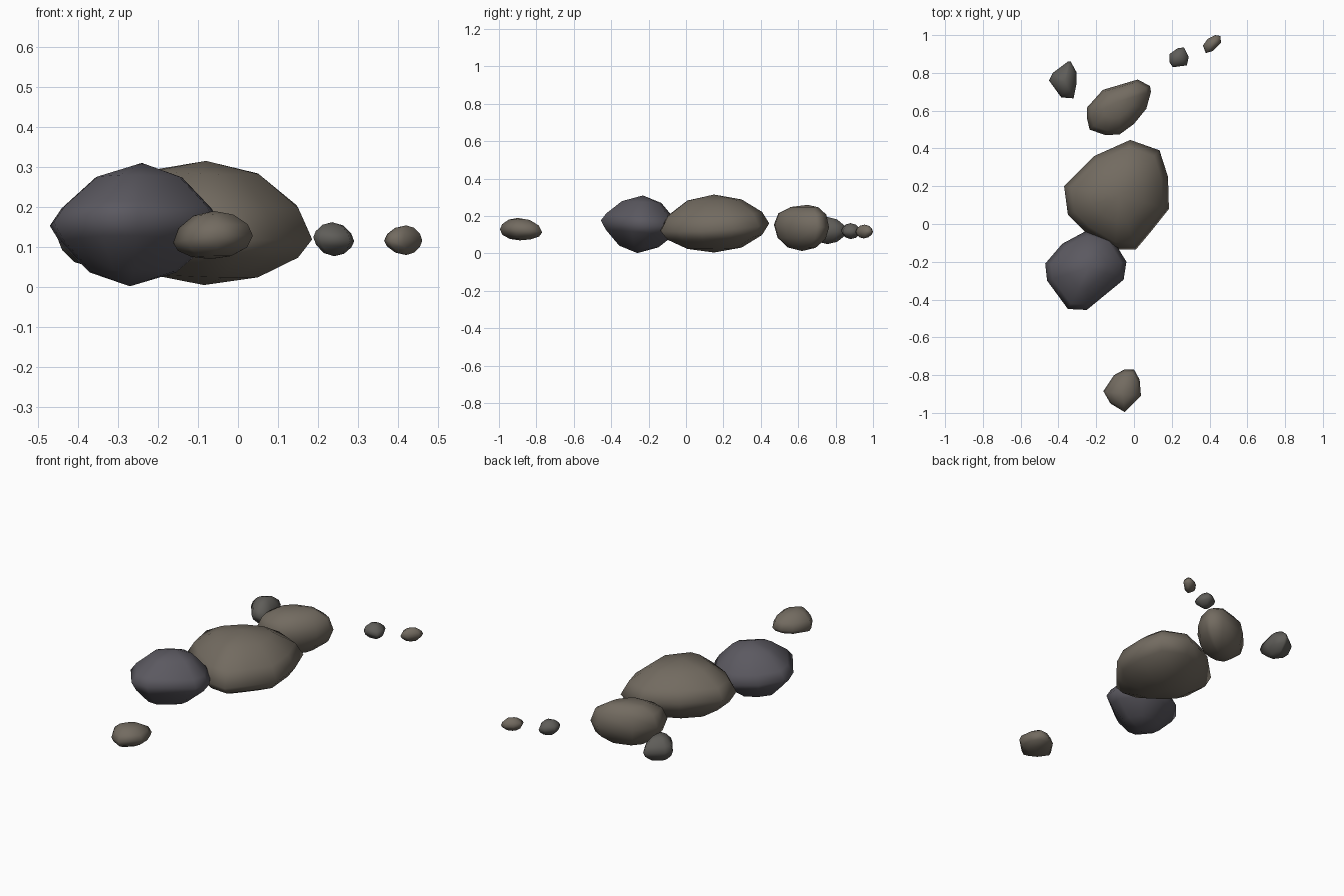
import bpy, bmesh

if "Cube" in bpy.data.objects:
    bpy.data.objects.remove(bpy.data.objects["Cube"])


def material(name, rgb):
    m = bpy.data.materials.new(name)
    m.diffuse_color = (*rgb, 1)
    m.use_nodes = True
    m.node_tree.nodes["Principled BSDF"].inputs["Base Color"].default_value = m.diffuse_color
    return m


BROWN = material("brown_stone", (0.17, 0.147, 0.118))
SLATE = material("slate_stone", (0.105, 0.1, 0.118))
GREY = material("grey_stone", (0.115, 0.11, 0.1))


def rock(name, mat, outline, top, bottom, rim_z, tilt=(0, 0), power=(0.65, 0.65)):
    """Boulder from a plan outline: rings shrink towards a top and a bottom apex."""
    bm = bmesh.new()
    cx, cy = top[:2]

    def rim(x, y):
        return rim_z + tilt[0] * (x - cx) + tilt[1] * (y - cy)

    for x, y in outline:
        bm.verts.new((x, y, rim(x, y)))
    for (ax, ay, az), p in zip((top, bottom), power):
        for r in (0.87, 0.5):
            h = (1 - r * r) ** p
            for x, y in outline:
                z0 = rim(x, y)
                bm.verts.new((ax + r * (x - ax), ay + r * (y - ay), z0 + h * (az - z0)))
        bm.verts.new((ax, ay, az))
    res = bmesh.ops.convex_hull(bm, input=bm.verts[:])
    loose = [v for v in bm.verts if not v.link_faces]
    bmesh.ops.delete(bm, geom=loose, context='VERTS')
    bmesh.ops.recalc_face_normals(bm, faces=bm.faces[:])
    for f in bm.faces:
        f.smooth = True
    me = bpy.data.meshes.new(name)
    bm.to_mesh(me)
    bm.free()
    me.materials.append(mat)
    ob = bpy.data.objects.new(name, me)
    bpy.context.collection.objects.link(ob)
    return ob


# Large central boulder
rock("large_boulder", BROWN,
     [(-.02, .445), (.135, .39), (.18, .25), (.185, .08), (.09, -.04), (.01, -.135),
      (-.10, -.135), (-.26, -.04), (-.35, .05), (-.37, .20), (-.21, .36)],
     (-.08, .15, .315), (-.085, .15, .005), .145, (-.08, .07), (.65, .65))

# Slate boulder leaning against it
rock("slate_boulder", SLATE,
     [(-.25, -.035), (-.12, -.07), (-.04, -.20), (-.055, -.295), (-.15, -.36), (-.25, -.455),
      (-.35, -.45), (-.46, -.30), (-.47, -.21), (-.38, -.105)],
     (-.24, -.23, .31), (-.27, -.26, .002), .155, (0, -.1), (.9, .9))

# Blocky medium boulder behind
rock("medium_boulder", BROWN,
     [(.02, .765), (.085, .73), (.09, .70), (.065, .61), (0, .53), (-.075, .475),
      (-.15, .47), (-.235, .50), (-.25, .565), (-.25, .615), (-.165, .71)],
     (-.08, .65, .26), (-.08, .62, .013), .145, (0, -.05), (.4, .5))

# Small stones
rock("left_stone", GREY,
     [(-.335, .86), (-.305, .805), (-.305, .74), (-.32, .665), (-.385, .67),
      (-.45, .76), (-.43, .80), (-.35, .86)],
     (-.365, .755, .195), (-.365, .755, .05), .12)

rock("right_stone", GREY,
     [(.265, .935), (.29, .885), (.28, .84), (.205, .83), (.188, .857), (.188, .90), (.23, .93)],
     (.235, .88, .162), (.24, .88, .077), .12, (-.1, 0))

rock("far_right_stone", BROWN,
     [(.43, 1.0), (.458, .995), (.46, .96), (.415, .915), (.38, .905), (.365, .945), (.39, .98)],
     (.42, .955, .154), (.42, .95, .08), .116, (0, 0), (.6, .65))

rock("front_stone", BROWN,
     [(-.05, -.77), (0, -.77), (.03, -.825), (.037, -.91), (-.05, -.995), (-.125, -.95),
      (-.162, -.885), (-.105, -.80)],
     (-.06, -.90, .19), (-.07, -.89, .07), .12, (.08, -.08), (.55, .5))
